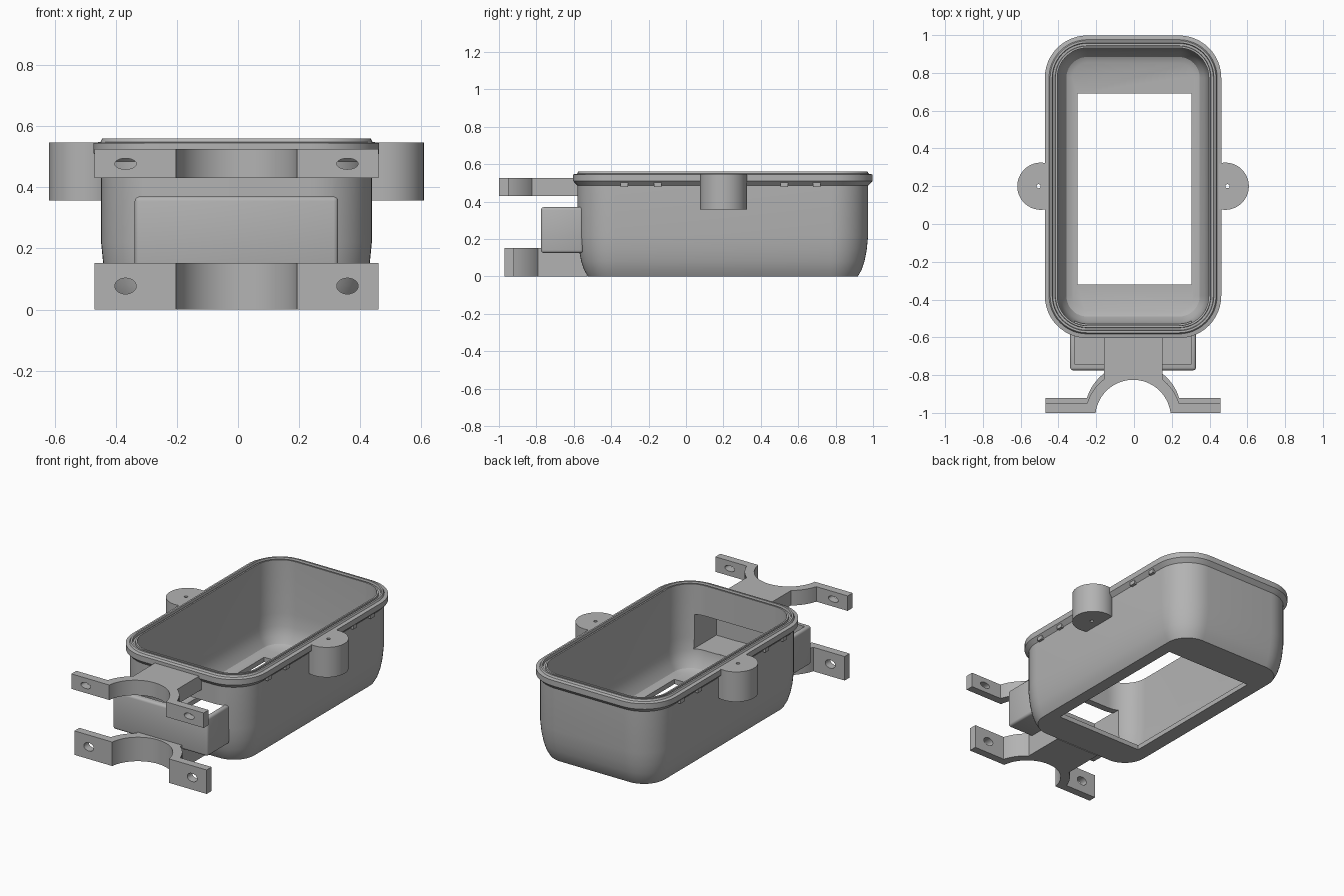
import bpy, bmesh, math
from math import sin, cos, pi, sqrt

if "Cube" in bpy.data.objects:
    bpy.data.objects.remove(bpy.data.objects["Cube"], do_unlink=True)

CX, CY = -0.005, 0.197          # centre of the tub
HX, HY, RAD = 0.443, 0.777, 0.2  # tub half sizes and corner radius

grey = bpy.data.materials.new("plain grey")
grey.use_nodes = True
grey.diffuse_color = (0.45, 0.45, 0.45, 1)
grey.node_tree.nodes["Principled BSDF"].inputs["Base Color"].default_value = grey.diffuse_color


def finish(name, bm):
    bmesh.ops.recalc_face_normals(bm, faces=bm.faces)
    mesh = bpy.data.meshes.new(name)
    bm.to_mesh(mesh)
    bm.free()
    mesh.materials.append(grey)
    ob = bpy.data.objects.new(name, mesh)
    bpy.context.collection.objects.link(ob)
    return ob


def loft(name, rings):
    """Skin a list of equal rings and cap both ends."""
    bm = bmesh.new()
    loops = [[bm.verts.new(p) for p in ring] for ring in rings]
    for a, b in zip(loops, loops[1:]):
        for i in range(len(a)):
            j = (i + 1) % len(a)
            bm.faces.new((a[i], a[j], b[j], b[i]))
    bm.faces.new(loops[0][::-1])
    bm.faces.new(loops[-1])
    return finish(name, bm)


def prism(name, outline, z0, z1):
    return loft(name, [[(x, y, z) for x, y in outline] for z in (z0, z1)])


def block(name, x0, x1, y0, y1, z0, z1):
    return prism(name, [(x0, y0), (x1, y0), (x1, y1), (x0, y1)], z0, z1)


def activate(ob):
    bpy.ops.object.select_all(action='DESELECT')
    bpy.context.view_layer.objects.active = ob
    ob.select_set(True)


def cut(ob, cutter):
    activate(ob)
    mod = ob.modifiers.new("cut", 'BOOLEAN')
    mod.operation, mod.solver, mod.object = 'DIFFERENCE', 'EXACT', cutter
    bpy.ops.object.modifier_apply(modifier=mod.name)
    bpy.data.objects.remove(cutter, do_unlink=True)


def smooth(ob):
    activate(ob)
    bpy.ops.object.shade_smooth_by_angle(angle=math.radians(32))


def rounded_ring(d, z, seg=12):
    """Rounded rectangle of the tub, grown outward by d."""
    pts = []
    for q, (sx, sy) in enumerate([(1, 1), (-1, 1), (-1, -1), (1, -1)]):
        for i in range(seg + 1):
            a = (q + i / seg) * pi / 2
            pts.append((CX + sx * (HX - RAD) + (RAD + d) * cos(a),
                        CY + sy * (HY - RAD) + (RAD + d) * sin(a), z))
    return pts


# Tub: outer wall, flanged rim with groove, inner wall, floor
profile = [(-.055, 0), (-.035, .035), (-.02, .08), (-.008, .14), (0, .22),
           (0, .485), (.024, .51), (.024, .545), (.002, .549), (-.004, .56),
           (-.015, .56), (-.018, .545), (-.03, .545), (-.032, .556), (-.042, .556),
           (-.045, .22), (-.052, .14), (-.066, .085), (-.09, .045), (-.12, .03)]
tub = loft("tub", [rounded_ring(d, z) for d, z in profile])
cut(tub, block("floor_window_cutter", -.30, .305, -.32, .69, -.1, .1))
cut(tub, block("front_opening_cutter", CX - .31, CX + .31, -.9, -.42, .15, .365))
smooth(tub)

# Open-topped front pocket joined to the tub opening
pocket = block("front_pocket", CX - .333, CX + .333, -.775, -.55, .125, .37)
activate(pocket)
bevel = pocket.modifiers.new("bevel", 'BEVEL')
bevel.width, bevel.segments = .015, 3
bpy.ops.object.modifier_apply(modifier=bevel.name)
cut(pocket, block("pocket_cutter", CX - .31, CX + .31, -.74, -.4, .15, .6))
smooth(pocket)


def clamp_outline(shift, stem_end):
    """Half-ring clamp with side flanges and a stem to the tub."""
    yc, ri, ro, stem = -1.025 + shift, .2, .255, .155
    front, back = -1 + shift, -.95 + shift
    a_in = math.asin((front - yc) / ri)
    a_out = math.asin((back - yc) / ro)
    a_stem = math.acos(stem / ro)
    right = [(ri * cos(a), yc + ri * sin(a))
             for a in [pi / 2 + (a_in - pi / 2) * i / 16 for i in range(17)]]
    right += [(.464, front), (.464, back)]
    right += [(ro * cos(a), yc + ro * sin(a))
              for a in [a_out + (a_stem - a_out) * i / 8 for i in range(9)]]
    right.append((stem, stem_end))
    left = [(-x, y) for x, y in right[:0:-1]]
    return [(x + CX, y) for x, y in right + left]


# Upper and lower clamps with oval bolt holes
for name, shift, end, z0, z1, zh, rz in [
        ("upper_clamp", 0, -.575, .43, .525, .477, .018),
        ("lower_clamp", .03, -.53, 0, .152, .077, .026)]:
    clamp = prism(name, clamp_outline(shift, end), z0, z1)
    for side in (-1, 1):
        ring = [(CX + side * .363 + .035 * cos(t), zh + rz * sin(t))
                for t in [2 * pi * i / 24 for i in range(24)]]
        cut(clamp, loft("bolt_cutter", [[(x, y, z) for x, z in ring] for y in (-1.1, -.88)]))
    smooth(clamp)

# Side bosses with pin holes, and small ribs under the rim
for side, label in ((1, "left"), (-1, "right")):
    r, xc, flat = .125, .488, .432
    lim = math.acos((flat - xc) / r)
    arc = [-lim + 2 * lim * i / 40 for i in range(41)]
    boss = prism(label + "_boss", [(CX + side * (xc + r * cos(a)), .2 + r * sin(a)) for a in arc], .357, .547)
    hole = [(CX + side * .5 + .011 * cos(t), .2 + .011 * sin(t))
            for t in [2 * pi * i / 12 for i in range(12)]]
    cut(boss, prism("pin_cutter", hole, .2, .7))
    smooth(boss)
    for n, y in enumerate((-.33, -.15, .525, .70)):
        xs = sorted((CX + side * .435, CX + side * .46))
        block(f"{label}_rim_rib_{n + 1}", xs[0], xs[1], y - .02, y + .02, .478, .52)
